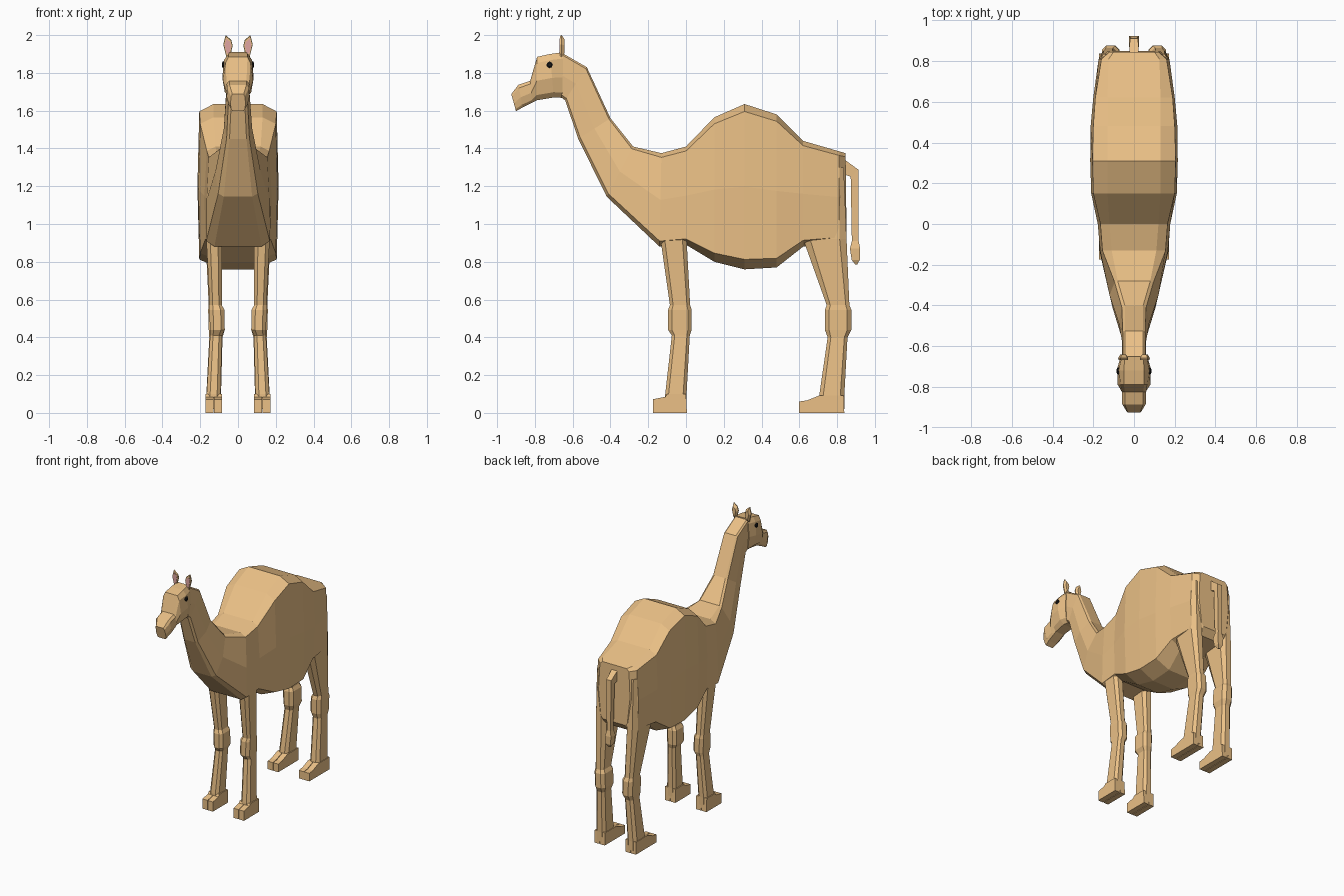
import bpy, bmesh
from mathutils import Vector


def material(name, rgb):
    m = bpy.data.materials.new(name)
    m.diffuse_color = (*rgb, 1)
    return m


TAN = material("tan_coat", (0.83, 0.53, 0.24))
PINK = material("inner_ear_pink", (0.75, 0.38, 0.36))
BLACK = material("eye_black", (0.01, 0.01, 0.01))


def loft(name, rings, mat=TAN, mirror=False):
    """Skin a list of equal-length point rings and cap both ends."""
    bm = bmesh.new()
    vs = [[bm.verts.new(p) for p in r] for r in rings]
    n = len(vs[0])
    for a, b in zip(vs, vs[1:]):
        for i in range(n):
            j = (i + 1) % n
            bm.faces.new((a[i], a[j], b[j], b[i]))
    bm.faces.new(vs[0])
    bm.faces.new(vs[-1])
    bmesh.ops.recalc_face_normals(bm, faces=bm.faces)
    me = bpy.data.meshes.new(name)
    bm.to_mesh(me)
    bm.free()
    me.materials.append(mat)
    ob = bpy.data.objects.new(name, me)
    bpy.context.collection.objects.link(ob)
    if mirror:
        ob.modifiers.new("mirror", 'MIRROR')
    return ob


def section(yt, zt, yb, zb, widths, ts):
    """Symmetric ring between a top and a bottom point of the side profile."""
    half = [(w, yt + (yb - yt) * t, zt + (zb - zt) * t) for w, t in zip(widths, ts)]
    return half + [(-x, y, z) for x, y, z in reversed(half)]


def octagon(z, y0, y1, x0, x1, cx=0.25, cy=0.16):
    """Horizontal rectangle with cut corners."""
    a, b = (x1 - x0) * cx, (y1 - y0) * cy
    return [(x0 + a, y0, z), (x1 - a, y0, z), (x1, y0 + b, z), (x1, y1 - b, z),
            (x1 - a, y1, z), (x0 + a, y1, z), (x0, y1 - b, z), (x0, y0 + b, z)]


# Body with hump and neck: top y, z, bottom y, z, half widths from top to bottom
BODY = [
    (0.845, 1.375, 0.85, 0.95, (.10, .12, .13, .11, .09)),
    (0.81, 1.385, 0.81, 0.90, (.125, .16, .174, .17, .12)),
    (0.62, 1.44, 0.62, 0.88, (.13, .19, .20, .185, .10)),
    (0.48, 1.58, 0.48, 0.77, (.13, .20, .213, .205, .09)),
    (0.31, 1.635, 0.31, 0.76, (.13, .205, .215, .205, .09)),
    (0.15, 1.565, 0.15, 0.80, (.13, .20, .21, .20, .09)),
    (0.0, 1.41, 0.0, 0.89, (.12, .165, .178, .172, .11)),
    (-0.13, 1.375, -0.14, 0.88, (.11, .155, .166, .168, .125)),
    (-0.28, 1.41, -0.42, 1.145, (.08, .095, .12, .105, .075)),
    (-0.40, 1.56, -0.57, 1.45, (.045, .06, .075, .06, .045)),
    (-0.525, 1.83, -0.64, 1.655, (.045, .055, .058, .05, .035)),
    (-0.655, 1.905, -0.66, 1.67, (.045, .055, .06, .05, .035)),
]
loft("body_and_neck", [section(*r, (0, .045, .5, .94, 1)) for r in BODY])

# Head and muzzle
HEAD = [
    (-0.65, 1.91, -0.655, 1.668, (.045, .06, .065, .055, .035)),
    (-0.72, 1.90, -0.70, 1.67, (.05, .075, .083, .07, .04)),
    (-0.788, 1.885, -0.79, 1.655, (.05, .066, .08, .055, .035)),
    (-0.825, 1.758, -0.815, 1.642, (.045, .06, .06, .05, .035)),
    (-0.887, 1.737, -0.865, 1.617, (.045, .058, .06, .05, .035)),
    (-0.925, 1.688, -0.90, 1.597, (.03, .036, .04, .036, .03)),
]
loft("head", [section(*r, (0, .14, .55, .88, 1)) for r in HEAD])

# Legs: z, y front, y back, x inner, x outer
FRONT = [(1.10, -0.12, 0.0, .09, .155), (0.92, -0.135, 0.003, .085, .168),
         (0.57, -0.085, 0.022, .085, .15), (0.545, -0.095, 0.03, .072, .152),
         (0.44, -0.095, 0.03, .07, .148), (0.41, -0.075, 0.02, .085, .148),
         (0.10, -0.11, 0.003, .092, .166), (0.02, -0.11, 0.003, .09, .168)]
HIND = [(1.30, 0.70, 0.835, .10, .165), (0.92, 0.62, 0.85, .085, .172),
        (0.57, 0.745, 0.865, .085, .155), (0.545, 0.735, 0.876, .072, .158),
        (0.44, 0.735, 0.876, .07, .155), (0.40, 0.75, 0.855, .082, .152),
        (0.09, 0.705, 0.838, .09, .168), (0.02, 0.70, 0.838, .088, .17)]
loft("front_legs", [octagon(*r) for r in FRONT], mirror=True)
loft("hind_legs", [octagon(*r) for r in HIND], mirror=True)

# Cloven feet: side profiles extruded as two toes per foot
FEET = {
    "front": [(-.175, 0), (-.175, .072), (-.11, .085), (-.10, .10), (0, .10), (.005, 0)],
    "hind": [(.597, 0), (.597, .06), (.64, .066), (.705, .092), (.835, .092), (.838, 0)],
}
for leg, prof in FEET.items():
    for toe, x0, x1 in (("inner", .085, .126), ("outer", .130, .172)):
        loft(f"{leg}_feet_{toe}_toe", [[(x, y, z) for y, z in prof] for x in (x0, x1)],
             mirror=True)

# Tail: a bent root, a hanging strand and a tuft
def tail_ring(p, q, w):
    return [(-w, *p), (w, *p), (w, *q), (-w, *q)]

loft("tail", [tail_ring((.82, 1.27), (.82, 1.355), .024),
              tail_ring((.872, 1.25), (.912, 1.288), .02),
              tail_ring((.878, .91), (.914, .91), .015),
              tail_ring((.868, .87), (.922, .87), .024),
              tail_ring((.877, .81), (.920, .81), .02),
              tail_ring((.897, .785), (.906, .785), .007)])

# Ears: leaf outline with a pink inner face
LEAF = [(.042, 1.885), (.028, 1.945), (.036, 1.975), (.066, 2.0),
        (.078, 1.95), (.062, 1.885)]

def leaf(y, s):
    c = Vector((.054, 1.94))
    return [(c.x + (x - c.x) * s, y, c.y + (z - c.y) * s) for x, z in LEAF]

loft("ears", [leaf(-.667, .92), leaf(-.658, 1), leaf(-.642, .6)], mirror=True)
loft("inner_ears", [leaf(-.669, .68), leaf(-.66, .68)], PINK, mirror=True)

# Eyes
EYE = [(0, 1), (.7, .7), (1, 0), (.7, -.7), (0, -1), (-.7, -.7), (-1, 0), (-.7, .7)]
loft("eyes", [[(x, -.722 + r * a, 1.843 + r * b) for a, b in EYE]
              for x, r in ((.06, .017), (.080, .017), (.085, .01))], BLACK, mirror=True)
